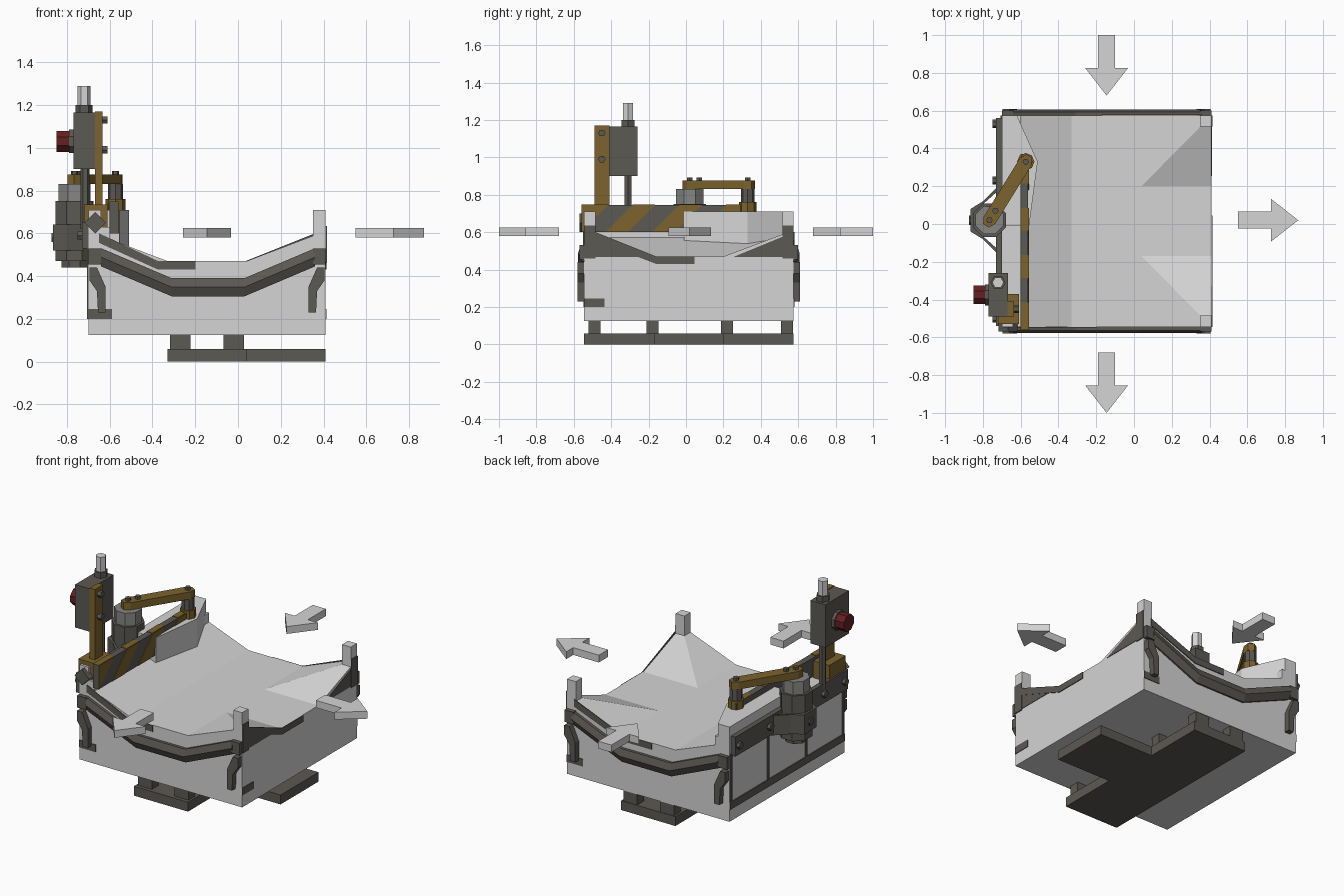
import bpy, bmesh, math
from mathutils import Vector

if "Cube" in bpy.data.objects:
    bpy.data.objects.remove(bpy.data.objects["Cube"])

def material(name, r, g, b):
    m = bpy.data.materials.new(name)
    m.diffuse_color = (r, g, b, 1)
    m.use_nodes = True
    m.node_tree.nodes["Principled BSDF"].inputs["Base Color"].default_value = m.diffuse_color
    return m

LIGHT = material("light grey", .66, .66, .66)
DARK = material("dark grey", .108, .1, .088)
YELLOW = material("dull yellow", .2, .125, .026)
RED = material("dark red", .13, .014, .014)
GREY = material("mid grey", .24, .24, .23)
CY = .015                      # centre of the body in y
X0, X1, Y0, Y1 = -.70, .41, CY - .56, CY + .56

def finish(name, bm, mat):
    bmesh.ops.recalc_face_normals(bm, faces=bm.faces)
    me = bpy.data.meshes.new(name)
    bm.to_mesh(me)
    bm.free()
    ob = bpy.data.objects.new(name, me)
    bpy.context.collection.objects.link(ob)
    me.materials.append(mat)
    return ob

def prism(name, pts, axis, lo, hi, mat):
    """Outline in the two other axes, extruded along axis from lo to hi."""
    def place(p, w):
        return {'x': (w, p[0], p[1]), 'y': (p[0], w, p[1]), 'z': (p[0], p[1], w)}[axis]
    bm = bmesh.new()
    a = [bm.verts.new(place(p, lo)) for p in pts]
    b = [bm.verts.new(place(p, hi)) for p in pts]
    bm.faces.new(a)
    bm.faces.new(b)
    for i in range(len(pts)):
        j = (i + 1) % len(pts)
        bm.faces.new((a[i], a[j], b[j], b[i]))
    return finish(name, bm, mat)

def box(name, x, y, z, mat):
    return prism(name, [(x[0], y[0]), (x[1], y[0]), (x[1], y[1]), (x[0], y[1])], 'z', *z, mat)

def cyl(name, axis, c, r, lo, hi, n, mat, turn=0):
    pts = [(c[0] + r * math.cos(turn + 2 * math.pi * i / n),
            c[1] + r * math.sin(turn + 2 * math.pi * i / n)) for i in range(n)]
    return prism(name, pts, axis, lo, hi, mat)

# body: box with a dished top that rises to the left wall and the right corners
def height(x, y):
    if x < -.33:
        return .47 + .38 * (-.33 - x)
    return .47 + .38 * min(max(0, x - .04), max(0, abs(y - CY) - .185))

xs, ys = (X0, -.33, .04, X1), (Y0, -.17, .2, Y1)
bm = bmesh.new()
top = [[bm.verts.new((x, y, height(x, y))) for y in ys] for x in xs]
for i in range(3):
    for j in range(3):
        a, b, c, d = top[i][j], top[i + 1][j], top[i + 1][j + 1], top[i][j + 1]
        if (i, j) == (2, 2):
            bm.faces.new((a, b, c)); bm.faces.new((a, c, d))
        elif (i, j) == (2, 0):
            bm.faces.new((a, b, d)); bm.faces.new((b, c, d))
        else:
            bm.faces.new((a, b, c, d))
ring = [e for e in bm.edges if e.is_boundary]
new = bmesh.ops.extrude_edge_only(bm, edges=ring)['geom']
low = [v for v in new if isinstance(v, bmesh.types.BMVert)]
for v in low:
    v.co.z = .125
bmesh.ops.contextual_create(bm, geom=[e for e in bm.edges if e.is_boundary])
finish("body", bm, LIGHT)

# corner posts
for x in (X0, X1 - .06):
    for y in (Y0, Y1 - .06):
        box("corner_post", (x, x + .06), (y, y + .06), (.4, .71), LIGHT)
for y in (Y0, Y1 - .06):
    box("corner_plate", (X1, X1 + .006), (y, y + .06), (.46, .635), DARK)
# dark gussets under the raised right corners
for s in (-1, 1):
    prism("corner_gusset", [(CY + s * .24, .468), (CY + s * .5, .468), (CY + s * .5, .575)],
          'x', X1, X1 + .003, DARK)

# left wall with bulge that carries the arm pivot
box("left_wall", (X0, -.6), (Y0, Y1), (.4, .63), LIGHT)
prism("pivot_bulge", [(X0, Y1), (-.62, Y1), (-.51, .33), (-.555, -.01), (X0, -.01)],
      'z', .45, .71, LIGHT)

# edge strips running from one corner past the middle of each open side
strip = [(0, .6), (.325, .47), (.53, .47), (.53, .43), (.325, .43), (0, .555)]
prism("front_strip", [(-.65 + .85 * u, z) for u, z in strip], 'y', Y0 - .005, Y0, DARK)
prism("right_strip", [(-.485 + u, z) for u, z in strip], 'x', X1, X1 + .005, DARK)
prism("back_strip", [(.36 - u, z) for u, z in strip], 'y', Y1, Y1 + .005, DARK)

# bent bumper rails and hooked brackets, front and back
path = [(-.64, .53), (-.31, .39), (.03, .39), (.36, .53)]
for side, y, s in (("front", Y0, -1), ("back", Y1, 1)):
    bm = bmesh.new()
    sec = [[bm.verts.new((x, y + s * o, z - d)) for o, d in
            ((-.01, 0), (.018, 0), (.032, .042), (.01, .085), (-.01, .085))] for x, z in path]
    for p, q in zip(sec, sec[1:]):
        for k in range(5):
            bm.faces.new((p[k], p[(k + 1) % 5], q[(k + 1) % 5], q[k]))
    bm.faces.new(sec[0])
    bm.faces.new(sec[-1])
    finish(side + "_rail", bm, DARK)
    for m in (-1, 1):
        mid = (X0 + X1) / 2
        hook = [(.55, .44), (.515, .44), (.475, .35), (.475, .23), (.51, .23), (.515, .33), (.55, .38)]
        prism(side + "_bracket", [(mid + m * u, z) for u, z in hook], 'y', y, y + s * .035, DARK)
        box(side + "_rail_end", (mid + m * .525 - .03, mid + m * .525 + .03),
            sorted((y, y + s * .025)), (.455, .53), DARK)

# low dark bands
box("front_band", (X0, -.59), (Y0 - .004, Y0), (.2, .245), DARK)
box("right_band", (X1, X1 + .004), (Y0, -.435), (.2, .245), DARK)
box("back_band", (.3, X1), (Y1, Y1 + .004), (.2, .245), DARK)
box("left_band", (X0 - .006, X0), (Y0, Y1), (.2, .245), DARK)
# left side: panel ribs and mounting rail with bolts
for y in (Y0 + .012, -.17, .2, Y1 - .012):
    box("panel_rib", (X0 - .006, X0), (y - .008, y + .008), (.245, .54), DARK)
box("left_rail", (-.73, X0), (-.54, .56), (.53, .65), DARK)
for y in (-.5, -.3, .23, .53):
    cyl("rail_bolt", 'x', (y, .59), .022, -.75, -.73, 6, DARK)

# T-shaped foot and its blocks
prism("foot_plate", [(-.33, Y0), (.04, Y0), (.04, -.17), (X1, -.17), (X1, .2), (.04, .2),
                     (.04, Y1), (-.33, Y1)], 'z', 0, .058, DARK)
for x in (-.27, -.02):
    for y in (-.49, -.18, .22, .54):
        box("foot_block", (x - .047, x + .047), (y - .032, y + .032), (.05, .13), DARK)

# striped guard beam
BX = -.56
box("guard_beam", (-.6, BX), (Y0 - .015, .37), (.6, .745), DARK)
for i in range(4):
    y = -.68 + i * .25
    pts = [(y, .6), (y + .12, .6), (y + .265, .745), (y + .145, .745)]
    lo = Y0 - .015
    if i == 0:
        pts = [(lo, .6), (y + .12, .6), (y + .265, .745), (lo, .745)]
    if i == 3:
        pts = [(y, .6), (y + .12, .6), (.37, .745), (y + .145, .745)]
    prism("beam_stripe", pts, 'x', BX, BX + .003, YELLOW)
    prism("beam_stripe_top", [(BX, p[0]) if k < 2 else (-.6, p[0]) for k, p in
                              enumerate((pts[3], pts[2], pts[2], pts[3]))],
          'z', .745, .748, YELLOW)

# motor with clamp
MX, MY = -.765, .02
cyl("motor_foot", 'z', (MX, MY), .065, .44, .52, 8, DARK, .39)
cyl("motor_body", 'z', (MX, MY), .095, .47, .75, 8, DARK, .39)
cyl("motor_head", 'z', (MX, MY), .08, .75, .83, 8, GREY, .39)
prism("motor_clamp", [(-.72, MY - .18), (-.8, MY - .1), (-.865, MY - .06), (-.865, MY + .06),
                      (-.8, MY + .1), (-.72, MY + .18), (-.72, MY + .155), (-.845, MY + .045),
                      (-.845, MY - .045), (-.72, MY - .155)], 'z', .52, .64, DARK)
cyl("clamp_bolt", 'x', (MY, .58), .025, -.873, -.86, 6, DARK)

# swing arm from motor to pivot
a, b = Vector((MX, MY)), Vector((-.573, .33))
d = (b - a).normalized()
n = Vector((-d.y, d.x)) * .036
e = d * .035
prism("swing_arm", [a - e + n * .5, a - e - n * .5, a - n, b - n, b + e - n * .5, b + e + n * .5,
                    b + n, a + n], 'z', .83, .875, YELLOW)
for c in (a, a + d * .06, b):
    cyl("arm_bolt", 'z', c, .017, .875, .892, 6, DARK)
cyl("pivot_base", 'z', b, .046, .7, .76, 8, YELLOW)
cyl("pivot_post", 'z', b, .036, .76, .83, 8, DARK)

# control box on its yellow post
box("post_socket", (-.72, -.61), (-.53, -.37), (.63, .735), YELLOW)
box("control_post", (-.67, -.635), (-.49, -.41), (.64, 1.17), YELLOW)
for z in (.99, 1.13):
    cyl("post_bolt", 'x', (-.45, z), .02, -.637, -.61, 6, DARK)
box("control_box", (-.77, -.668), (-.49, -.26), (.9, 1.165), DARK)
cyl("button_collar", 'x', (-.375, 1.03), .06, -.79, -.77, 8, DARK, .39)
cyl("button", 'x', (-.375, 1.03), .053, -.85, -.79, 8, RED, .39)
cyl("lamp_base", 'z', (-.72, -.31), .04, 1.165, 1.2, 6, DARK)
cyl("lamp", 'z', (-.72, -.31), .031, 1.195, 1.29, 6, LIGHT)
cyl("conduit", 'z', (-.715, -.31), .021, .62, .9, 6, DARK)
cyl("beam_end_nut", 'y', (-.668, .65), .05, -.57, -.53, 4, DARK)

# direction arrows
def arrow(name, c, d):
    d = Vector(d)
    n = Vector((-d.y, d.x))
    shape = [(-.16, .045), (.015, .045), (.015, .113), (.16, 0), (.015, -.113), (.015, -.045), (-.16, -.045)]
    prism(name, [Vector(c) + d * u + n * v for u, v in shape], 'z', .58, .625, LIGHT)

arrow("front_arrow", (-.145, -.84), (0, -1))
arrow("back_arrow", (-.145, .84), (0, -1))
arrow("right_arrow", (.71, .02), (1, 0))
